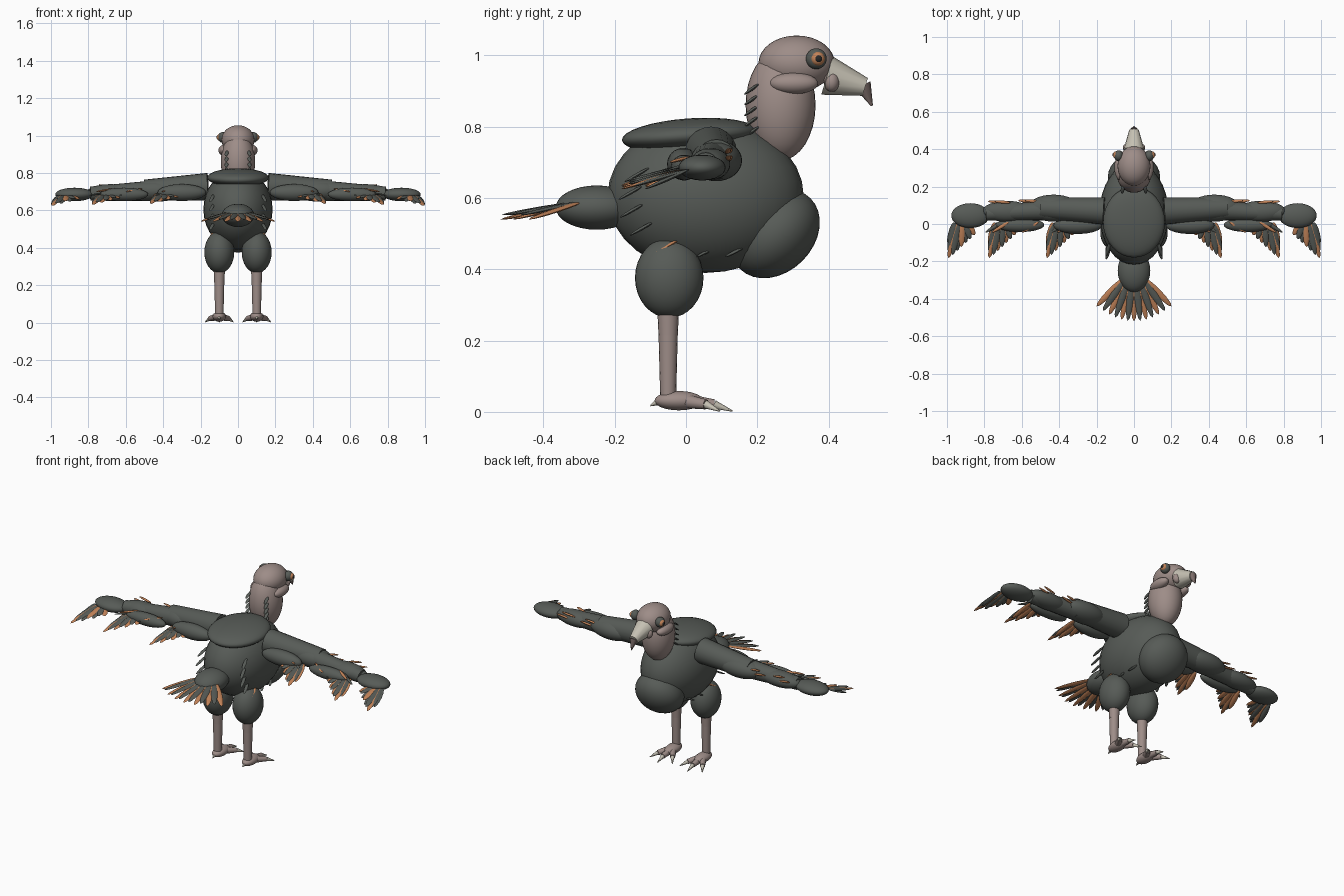
import bpy
import bmesh
import math
from mathutils import Matrix, Vector

cube = bpy.data.objects.get("Cube")
if cube:
    bpy.data.objects.remove(cube, do_unlink=True)


def material(name, rgb):
    m = bpy.data.materials.new(name)
    m.use_nodes = True
    m.diffuse_color = (*rgb, 1)
    m.node_tree.nodes["Principled BSDF"].inputs["Base Color"].default_value = (*rgb, 1)
    return m


PLUMAGE = material("dark plumage", (0.095, 0.105, 0.095))
RUST = material("rust feather", (0.55, 0.23, 0.10))
SKIN = material("bare skin", (0.34, 0.265, 0.245))
BONE = material("beak bone", (0.56, 0.53, 0.45))
HOOK = material("beak hook", (0.20, 0.15, 0.14))
PUPIL = material("pupil black", (0.02, 0.02, 0.02))


def finish(bm, name, *mats):
    # Smooth shading with sharp edges kept on caps and rims
    for f in bm.faces:
        f.smooth = True
    for e in bm.edges:
        e.smooth = e.calc_face_angle(0) < 0.8
    mesh = bpy.data.meshes.new(name)
    bm.to_mesh(mesh)
    bm.free()
    for m in mats:
        mesh.materials.append(m)
    ob = bpy.data.objects.new(name, mesh)
    bpy.context.collection.objects.link(ob)
    return ob


def ellipsoid(name, mat, centre, radii, tilt=0):
    bm = bmesh.new()
    m = (Matrix.Translation(centre) @ Matrix.Rotation(math.radians(tilt), 4, 'X')
         @ Matrix.Diagonal((*radii, 1)))
    bmesh.ops.create_uvsphere(bm, u_segments=32, v_segments=16, radius=1, matrix=m)
    return finish(bm, name, mat)


def taper(name, mat, a, b, r1, r2, sides=16):
    a, b = Vector(a), Vector(b)
    d = b - a
    m = Matrix.Translation((a + b) / 2) @ d.to_track_quat('Z', 'Y').to_matrix().to_4x4()
    bm = bmesh.new()
    bmesh.ops.create_cone(bm, cap_ends=True, segments=sides, radius1=r1, radius2=r2,
                          depth=d.length, matrix=m)
    return finish(bm, name, mat)


def blade(bm, a, b, width, thick, index, up=(0, 0, 1)):
    # One flat pointed feather from root a to tip b
    a, b = Vector(a), Vector(b)
    d = (b - a).normalized()
    side = d.cross(Vector(up)).normalized()
    rot = Matrix((side, side.cross(d) * -1, d)).transposed().to_4x4()
    m = (Matrix.Translation((a + b) / 2) @ rot
         @ Matrix.Diagonal((width / 2, thick / 2, (b - a).length / 2, 1)))
    old = set(bm.faces)
    bmesh.ops.create_uvsphere(bm, u_segments=8, v_segments=6, radius=1, matrix=m)
    for f in set(bm.faces) - old:
        f.material_index = index


# Trunk
ellipsoid("body", PLUMAGE, (0, 0.055, 0.605), (0.185, 0.275, 0.215))
ellipsoid("crop", PLUMAGE, (0, 0.25, 0.5), (0.14, 0.108, 0.14), -45)
ellipsoid("back_mantle", PLUMAGE, (0, 0.01, 0.775), (0.165, 0.19, 0.048), 4)
ellipsoid("tail_base", PLUMAGE, (0, -0.25, 0.573), (0.087, 0.115, 0.062))

# Tail fan, alternating colours
bm = bmesh.new()
count = 13
for i in range(count):
    t = i / (count - 1) * 2 - 1
    tip = (0.2 * t, -0.52 + 0.08 * t * t, 0.54 + 0.012 * (i % 2))
    blade(bm, (0.055 * t, -0.29, 0.59), tip, 0.036, 0.012, i % 2)
finish(bm, "tail_feathers", RUST, PLUMAGE)

# Neck and head
ellipsoid("neck", SKIN, (0, 0.265, 0.86), (0.092, 0.098, 0.155))
ellipsoid("head", SKIN, (0, 0.31, 0.977), (0.088, 0.107, 0.078))
taper("beak", BONE, (0, 0.395, 0.943), (0, 0.502, 0.911), 0.056, 0.026, 12)
taper("beak_hook", HOOK, (0, 0.495, 0.917), (0, 0.521, 0.858), 0.024, 0.003, 8)


def wing_fan(s, x, z, name, rust_every):
    # Feathers swept back and outwards below the arm
    bm = bmesh.new()
    n = 9
    for i in range(n):
        t = i / (n - 1)
        u = min(t * 1.35, 1)
        over = max(t - 0.74, 0) / 0.26
        root = (s * (x - 0.1 + 0.07 * t), 0.01, z)
        tip = (s * (x - 0.14 + 0.14 * u), -0.06 - 0.125 * u + 0.07 * over,
               z - 0.02 - 0.035 * u + 0.008 * (i % 2))
        blade(bm, root, tip, 0.034, 0.012, 0 if i % rust_every == 0 else 1)
    finish(bm, name, RUST, PLUMAGE)


def body_point(x, z, out=0.0):
    k = 1 - (x / 0.185) ** 2 - ((z - 0.605) / 0.215) ** 2
    return Vector((x, 0.055 - 0.275 * math.sqrt(max(k, 0)) - out, z))


for s, label in ((1, "left"), (-1, "right")):
    # Face
    ellipsoid(label + "_cheek", SKIN, (s * 0.072, 0.302, 0.921), (0.033, 0.068, 0.03))
    ellipsoid(label + "_beak_corner", SKIN, (s * 0.035, 0.408, 0.925), (0.025, 0.022, 0.028))
    ellipsoid(label + "_eye_socket", PLUMAGE, (s * 0.082, 0.365, 0.99), (0.025, 0.029, 0.029))
    ellipsoid(label + "_iris", RUST, (s * 0.095, 0.369, 0.99), (0.018, 0.02, 0.02))
    ellipsoid(label + "_pupil", PUPIL, (s * 0.106, 0.371, 0.99), (0.01, 0.011, 0.011))

    # Wing arm
    taper(label + "_upper_arm", PLUMAGE, (s * 0.16, 0.07, 0.727), (s * 0.5, 0.085, 0.708),
          0.073, 0.056, 20)
    ellipsoid(label + "_elbow", PLUMAGE, (s * 0.43, 0.085, 0.705), (0.14, 0.072, 0.058))
    taper(label + "_forearm", PLUMAGE, (s * 0.45, 0.075, 0.705), (s * 0.79, 0.055, 0.69),
          0.055, 0.037, 20)
    ellipsoid(label + "_wrist", PLUMAGE, (s * 0.68, 0.068, 0.695), (0.13, 0.056, 0.045))
    ellipsoid(label + "_inner_covert", PLUMAGE, (s * 0.3, -0.008, 0.695), (0.13, 0.045, 0.045))
    ellipsoid(label + "_outer_covert", PLUMAGE, (s * 0.61, -0.005, 0.685), (0.13, 0.038, 0.036))
    ellipsoid(label + "_hand", PLUMAGE, (s * 0.875, 0.045, 0.685), (0.102, 0.066, 0.036))
    wing_fan(s, 0.465, 0.69, label + "_inner_feathers", 2)
    wing_fan(s, 0.775, 0.685, label + "_middle_feathers", 2)
    wing_fan(s, 0.992, 0.68, label + "_primary_feathers", 3)

    # Loose wing tufts on the leading, upper and trailing sides
    bm = bmesh.new()
    for i, x in enumerate((0.36, 0.55, 0.71)):
        r = 0.063 - 0.035 * (x - 0.3)
        for k in range(2):
            x1 = x + 0.035 * k
            blade(bm, (s * (x1 - 0.05), 0.075 + r * 0.8, 0.725 - 0.02 * k),
                  (s * (x1 + 0.035), 0.08 + r * 0.85, 0.738 - 0.02 * k), 0.016, 0.01, 0)
            blade(bm, (s * (x1 - 0.04), 0.01, 0.715 - 0.02 * k),
                  (s * (x1 + 0.05), -0.045, 0.70 - 0.02 * k), 0.018, 0.01, k)
    finish(bm, label + "_wing_tufts", RUST, PLUMAGE)

    # Ruff on the nape and tufts down the rump and flank
    bm = bmesh.new()
    for z in (0.77, 0.80, 0.83, 0.86, 0.89):
        blade(bm, (s * 0.058, 0.205, z + 0.03), (s * 0.064, 0.163, z), 0.02, 0.01, 1)
    for i, z in enumerate((0.47, 0.52, 0.57, 0.62, 0.67)):
        p = body_point(s * 0.13, z)
        blade(bm, p + Vector((0, 0.02, 0.015)), p + Vector((s * 0.02, -0.05, -0.025)),
              0.02, 0.01, 0 if i == 0 else 1)
    for y in (-0.08, -0.02, 0.05, 0.13):
        blade(bm, (s * 0.11, y + 0.03, 0.46), (s * 0.135, y - 0.02, 0.435), 0.018, 0.01, 1)
    finish(bm, label + "_body_tufts", RUST, PLUMAGE)

    # Leg
    x = s * 0.1
    ellipsoid(label + "_thigh", PLUMAGE, (x, -0.047, 0.376), (0.08, 0.096, 0.112))
    taper(label + "_knee", SKIN, (x, -0.05, 0.3), (x, -0.05, 0.215), 0.031, 0.027)
    taper(label + "_shin", SKIN, (x, -0.05, 0.22), (x, -0.05, 0.03), 0.027, 0.022)
    ellipsoid(label + "_foot", SKIN, (x, -0.02, 0.032), (0.036, 0.068, 0.027))

    # Toes with claws
    for i, (dx, dy) in enumerate(((-0.075, 0.095), (0, 0.13), (0.075, 0.095), (0, -0.1))):
        root = Vector((x, -0.02, 0.034))
        tip = Vector((x + dx, dy, 0.003 if dy > 0 else 0.018))
        mid = root.lerp(tip, 0.66) + Vector((0, 0, 0.008))
        taper(f"{label}_toe_{i + 1}", SKIN, root, mid, 0.022, 0.014, 10)
        taper(f"{label}_claw_{i + 1}", BONE, mid, tip, 0.012, 0.002, 8)
